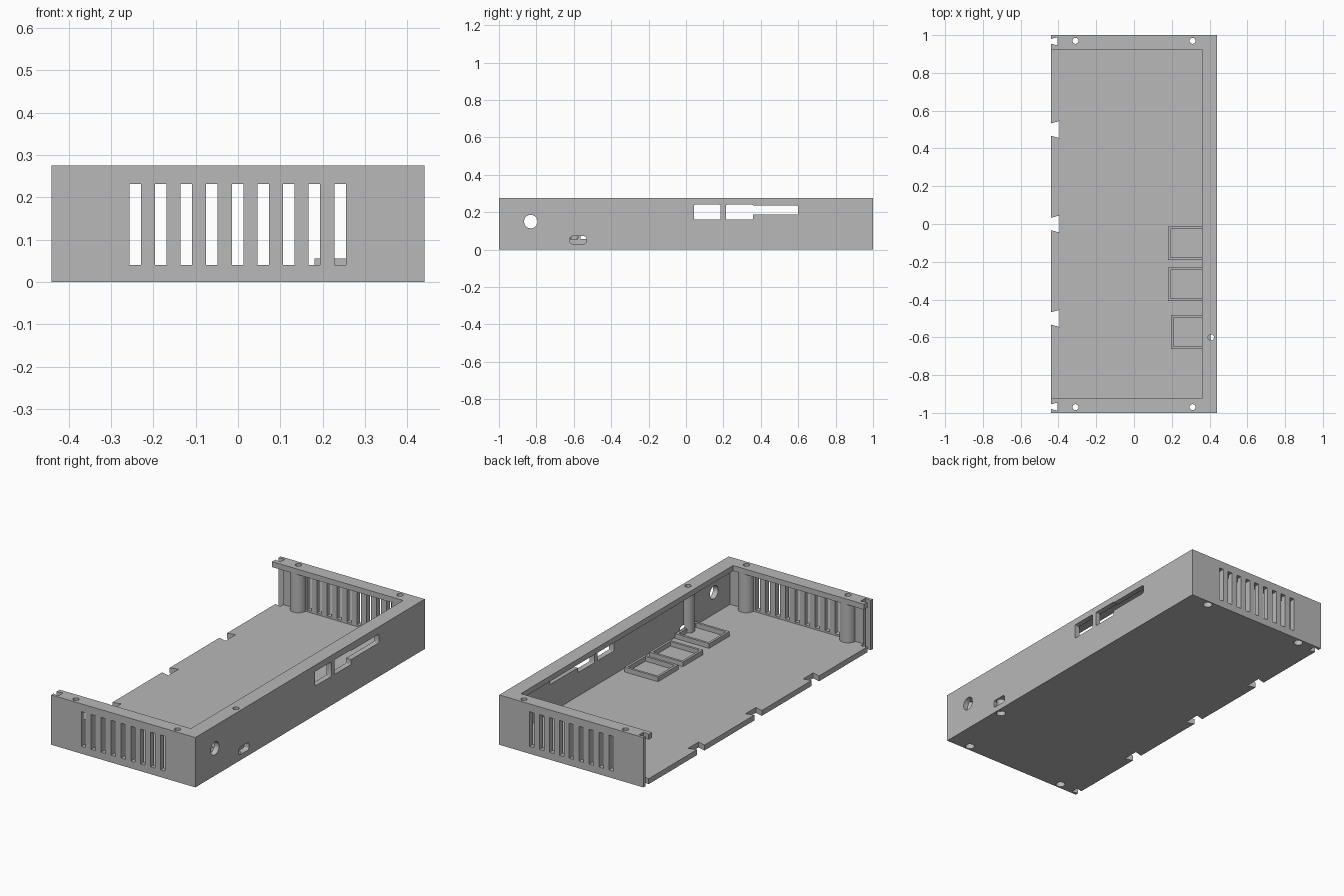
import bpy, bmesh
from mathutils import Matrix, Vector

if "Cube" in bpy.data.objects:
    bpy.data.objects.remove(bpy.data.objects["Cube"], do_unlink=True)

grey = bpy.data.materials.new("plain_grey")
grey.use_nodes = True
COLOUR = (0.48, 0.48, 0.48, 1)
grey.diffuse_color = COLOUR
grey.node_tree.nodes["Principled BSDF"].inputs["Base Color"].default_value = COLOUR

X, Y, H = 0.44, 1.0, 0.275     # half width, half length, height
T = 0.03                       # wall, floor and lip thickness


def finish(name, bm):
    bmesh.ops.recalc_face_normals(bm, faces=bm.faces)
    mesh = bpy.data.meshes.new(name)
    bm.to_mesh(mesh)
    bm.free()
    mesh.materials.append(grey)
    obj = bpy.data.objects.new(name, mesh)
    bpy.context.collection.objects.link(obj)
    return obj


def box(name, x0, x1, y0, y1, z0, z1):
    bm = bmesh.new()
    size = Matrix.Diagonal((x1 - x0, y1 - y0, z1 - z0, 1))
    centre = Matrix.Translation(((x0 + x1) / 2, (y0 + y1) / 2, (z0 + z1) / 2))
    bmesh.ops.create_cube(bm, size=1, matrix=centre @ size)
    return finish(name, bm)


def cylinder(name, centre, radius, length, axis="Z"):
    bm = bmesh.new()
    turn = Matrix.Rotation(1.5707963, 4, "Y") if axis == "X" else Matrix()
    bmesh.ops.create_cone(bm, cap_ends=True, segments=32, radius1=radius,
                          radius2=radius, depth=length,
                          matrix=Matrix.Translation(centre) @ turn)
    return finish(name, bm)


def prism(name, outline, z0, z1):
    bm = bmesh.new()
    face = bm.faces.new([bm.verts.new((x, y, z0)) for x, y in outline])
    top = bmesh.ops.extrude_face_region(bm, geom=[face])["geom"]
    for v in top:
        if isinstance(v, bmesh.types.BMVert):
            v.co += Vector((0, 0, z1 - z0))
    return finish(name, bm)


def combine(obj, tool, operation="DIFFERENCE"):
    mod = obj.modifiers.new(operation.lower(), "BOOLEAN")
    mod.operation, mod.solver, mod.object = operation, "EXACT", tool
    bpy.context.view_layer.objects.active = obj
    bpy.ops.object.modifier_apply(modifier=mod.name)
    bpy.data.objects.remove(tool, do_unlink=True)


# Shell: floor, three walls and an inward lip, open on one long side
case = box("case_half", -X, X, -Y, Y, 0, H)
combine(case, box("cavity", -1, X - T, -Y + T, Y - T, T, H - T))
combine(case, box("lip_opening", -1, 0.36, -0.925, 0.925, H - 2 * T, 1))

# Screw pillars, trimmed to stay inside the outer walls
posts = [(sx * 0.31, sy * 0.97, 0.043) for sx in (-1, 1) for sy in (-1, 1)]
posts.append((0.408, -0.6, 0.036))
for x, y, r in posts:
    pillar = cylinder("pillar", (x, y, 0.136), r, 0.252)
    combine(pillar, box("trim", -X, X - 0.004, -Y + 0.004, Y - 0.004, 0, H), "INTERSECT")
    combine(case, pillar, "UNION")
for x, y, r in posts:
    combine(case, cylinder("screw_hole", (x, y, 0.2), 0.016, 0.6))
    combine(case, cylinder("screw_recess", (x, y, 0), 0.024, 0.3))

# Vent slots through both end walls
for i in range(9):
    x = -0.243 + i * 0.0605
    for side in (-1, 1):
        combine(case, box("vent", x - 0.0135, x + 0.0135,
                          side * Y - 0.045, side * Y + 0.045, 0.04, 0.232))

# Dovetail notches along the open side
for y, narrow, wide, depth in [(-0.5, 0.033, 0.045, 0.045), (0, 0.033, 0.045, 0.045),
                               (0.5, 0.033, 0.045, 0.045), (-0.967, 0.013, 0.021, 0.036),
                               (0.967, 0.013, 0.021, 0.036)]:
    inner = -X + depth
    step = (wide - narrow) * 0.25
    combine(case, prism("notch", [(-X - 0.01, y - narrow + step), (inner, y - wide),
                                  (inner, y + wide), (-X - 0.01, y + narrow - step)], -0.1, 0.5))

# Connector openings in the long wall
combine(case, cylinder("power_hole", (X, -0.83, 0.15), 0.036, 0.12, "X"))
for y0, y1, z0, z1, r in [(-0.62, -0.533, 0.031, 0.072, 0.012), (0.042, 0.185, 0.16, 0.24, 0.006),
                          (0.213, 0.358, 0.16, 0.24, 0.006), (0.34, 0.6, 0.187, 0.235, 0.006)]:
    port = box("port", X - 0.035, X + 0.05, y0, y1, z0, z1)
    bm = bmesh.new()
    bm.from_mesh(port.data)
    along = [e for e in bm.edges if abs(e.verts[0].co.x - e.verts[1].co.x) > 0.01]
    bmesh.ops.bevel(bm, geom=along, offset=r, segments=3, affect="EDGES", profile=0.5)
    bm.to_mesh(port.data)
    bm.free()
    combine(case, port)

# Restore the pillar foot behind the low port as its own support
support = cylinder("port_pillar", (0.39, -0.6, 0.06), 0.016, 0.07)
bpy.data.objects.remove(support, do_unlink=True)

# Shallow trays on the floor beside the long wall
for name, x0, x1, y0, y1 in [("tray_back", 0.18, 0.385, -0.19, -0.013),
                             ("tray_middle", 0.18, 0.385, -0.407, -0.23),
                             ("tray_front", 0.197, 0.405, -0.661, -0.483)]:
    tray = box(name, x0, x1, y0, y1, T - 0.004, 0.056)
    w = 0.013
    combine(tray, box("tray_hollow", x0 + w, x1 - w, y0 + w, y1 - w, 0, 0.1))

# Smooth round parts while keeping edges sharp
bpy.ops.object.select_all(action="DESELECT")
case.select_set(True)
bpy.context.view_layer.objects.active = case
bpy.ops.object.shade_smooth_by_angle(angle=0.5)
